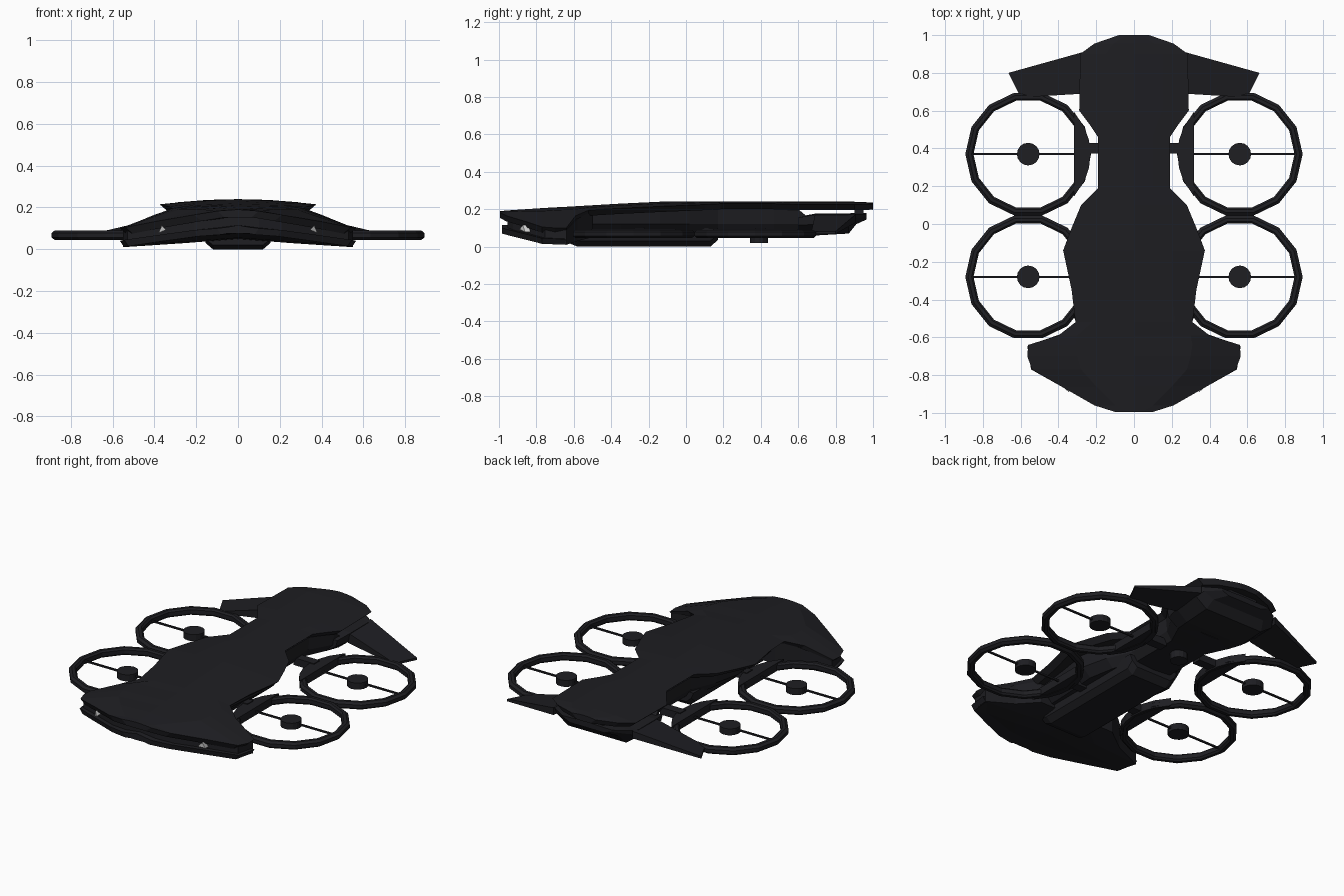
import bpy, bmesh, math
from mathutils import Vector

if "Cube" in bpy.data.objects:
    bpy.data.objects.remove(bpy.data.objects["Cube"])

def mat(name, c):
    m = bpy.data.materials.new(name)
    m.diffuse_color = (*c, 1)
    m.use_nodes = True
    m.node_tree.nodes["Principled BSDF"].inputs["Base Color"].default_value = m.diffuse_color
    return m

BLACK = mat("matte_black", (0.013, 0.013, 0.016))
LAMP = mat("lamp_grey", (0.55, 0.55, 0.55))

def finish(bm, name, m=BLACK):
    bmesh.ops.remove_doubles(bm, verts=bm.verts, dist=1e-5)
    bmesh.ops.recalc_face_normals(bm, faces=bm.faces)
    me = bpy.data.meshes.new(name)
    bm.to_mesh(me)
    bm.free()
    ob = bpy.data.objects.new(name, me)
    bpy.context.collection.objects.link(ob)
    me.materials.append(m)
    return ob

def bridge(bm, loops, closed=False):
    n = len(loops[0])
    rings = [[bm.verts.new(p) for p in l] for l in loops]
    pairs = list(zip(rings, rings[1:] + rings[:1])) if closed else list(zip(rings, rings[1:]))
    for a, b in pairs:
        for i in range(n):
            j = (i + 1) % n
            bm.faces.new((a[i], a[j], b[j], b[i]))
    if not closed:
        bm.faces.new(rings[0])
        bm.faces.new(rings[-1])

def loft(name, stations):
    """stations: (y, half profile from centre top to centre bottom), mirrored in x"""
    bm = bmesh.new()
    bridge(bm, [[(x, y, z) for x, z in h] + [(-x, y, z) for x, z in h[-2:0:-1]]
                for y, h in stations])
    return finish(bm, name)

def prism(name, bottom, top, m=BLACK):
    bm = bmesh.new()
    bridge(bm, [bottom, top])
    return finish(bm, name, m)

def cyl(name, x, y, z0, z1, r, n=14):
    ring = lambda z: [(x + r * math.cos(2 * math.pi * i / n),
                       y + r * math.sin(2 * math.pi * i / n), z) for i in range(n)]
    return prism(name, ring(z0), ring(z1))

def box(name, x0, x1, y0, y1, z0, z1):
    q = [(x0, y0), (x1, y0), (x1, y1), (x0, y1)]
    return prism(name, [(*p, z0) for p in q], [(*p, z1) for p in q])

# Top shell: y, crease x, edge x, centre z, crease z, edge z
shell = [(-.995, .04, .10, .19, .188, .183), (-.96, .10, .21, .193, .186, .165),
         (-.86, .20, .385, .20, .19, .135), (-.77, .28, .54, .206, .19, .105),
         (-.70, .30, .565, .21, .195, .10), (-.64, .31, .56, .213, .198, .10),
         (-.59, .30, .40, .216, .20, .165), (-.52, .22, .31, .22, .21, .195),
         (-.35, .20, .33, .23, .22, .205), (-.14, .20, .375, .24, .23, .215),
         (-.02, .18, .33, .24, .232, .22), (.10, .15, .28, .24, .235, .225),
         (.19, .10, .19, .24, .237, .23), (.46, .10, .19, .24, .237, .23),
         (.52, .12, .23, .24, .237, .228), (.60, .15, .29, .24, .236, .225),
         (.90, .15, .285, .24, .236, .225), (.955, .11, .21, .238, .235, .226),
         (1.0, .04, .08, .235, .233, .228)]
loft("top_shell", [(y, [(0, zc), (xm, zm), (xe, ze), (xe - .035, ze - .03), (xm * .8, zm - .035),
                        (0, zc - .038)]) for y, xm, xe, zc, zm, ze in shell])

# Recessed nose body below the shell: y, edge x, edge top z, edge bottom z, centre bottom z
core = [(-.955, .10, .165, .09, .09), (-.925, .21, .15, .07, .08), (-.835, .375, .12, .045, .065),
        (-.755, .53, .09, .02, .055), (-.64, .55, .09, .01, .05), (-.58, .38, .15, .03, .05),
        (-.50, .26, .19, .05, .05)]
loft("nose_body", [(y, [(0, .185), (x * .5, (.18 + t) / 2), (x, t), (x, b), (x * .45, (b + c) / 2), (0, c)])
                   for y, x, t, b, c in core])

# Protruding lip along the bottom of the nose
chin = [(-.985, .10, .10), (-.955, .21, .092), (-.86, .385, .068), (-.77, .545, .045), (-.645, .565, .04)]
loft("chin_lip", [(y, [(0, .115), (x * .5, (.112 + z) / 2), (x, z), (x - .02, z - .03),
                       (x * .5, z * .5 + .026), (0, .075)]) for y, x, z in chin])

# Central spine hanging beneath the shell
spine = [(-.55, .24), (-.35, .25), (-.14, .27), (.02, .23), (.17, .16), (.47, .16), (.60, .24), (.66, .25)]
loft("spine", [(y, [(0, .20 if y < .65 else .15), (w, .20 if y < .65 else .15), (w * .95, .12),
                    (w * .75, .07), (0, .06)]) for y, w in spine])

# Battery belly with chamfered sides and sloped rear
loft("belly", [(y, [(0, .10), (.17, .10), (.155, b + .03), (.12, b), (0, b)])
               for y, b in [(-.63, .02), (-.58, .0), (.13, .0), (.17, .035)]])
cyl("belly_sensor", 0, .39, .02, .07, .05)

# Tail body with swept-up end, gap above it
tail = [(.60, .26, .16, .07), (.70, .285, .178, .06), (.87, .285, .178, .07),
        (.91, .26, .18, .12), (.965, .17, .18, .145)]
loft("tail_body", [(y, [(0, t), (x, t - .005), (x - .01, (t + b) / 2), (x * .7, b), (0, b)])
                   for y, x, t, b in tail])
loft("tail_support", [(y, [(0, .215), (.10, .215), (.10, .165), (0, .165)]) for y in (.90, .95)])

def ring_shroud(name, cx, cy, s, n=14):
    """duct ring with a hexagonal section"""
    sec = [(.29, .055), (.30, .045), (.318, .045), (.333, .057), (.333, .078), (.318, .09),
           (.30, .09), (.29, .08)]
    bm = bmesh.new()
    loops = []
    for i in range(n):
        a = 2 * math.pi * i / n
        loops.append([(cx + s * r * math.cos(a), cy + r * math.sin(a), z) for r, z in sec])
    bridge(bm, loops, closed=True)
    return finish(bm, name)

for s, side in ((1, "right"), (-1, "left")):
    # Drooping tail fins
    plan = [(.27, .91, .175, .13), (.665, .80, .082, .068), (.60, .67, .08, .068), (.27, .69, .172, .11)]
    prism(f"tail_fin_{side}", [(s * x, y, b) for x, y, t, b in plan], [(s * x, y, t) for x, y, t, b in plan])
    # Nose lamps
    tri = [(.345, .093), (.365, .115), (.38, .078)]
    prism(f"nose_lamp_{side}", [(s * x, -1.175 + x * .85 + .05, z) for x, z in tri],
          [(s * x, -1.175 + x * .85 - .008, z) for x, z in tri], LAMP)
    for cy, end in ((.37, "rear"), (-.28, "front")):
        tag = f"{end}_{side}"
        cx = s * .56
        ring_shroud("rotor_ring_" + tag, cx, cy, s)
        # Flat segment filling the inner side of the ring
        arc = [math.radians(180 + d) for d in (-43, -26, -13, 0, 13, 26, 43)]
        seg = [(cx + s * .33 * math.cos(a), cy + .33 * math.sin(a)) for a in arc]
        prism("ring_filler_" + tag, [(*p, .047) for p in seg], [(*p, .095) for p in seg])
        cyl("rotor_hub_" + tag, cx, cy, .048, .088, .06, 16)
        box("rotor_blade_" + tag, cx - .295, cx + .295, cy - .005, cy + .005, .064, .074)
        ay = .40 if end == "rear" else -.25
        box("rotor_arm_" + tag, s * .12, s * .26, ay - .028, ay + .028, .055, .10)
